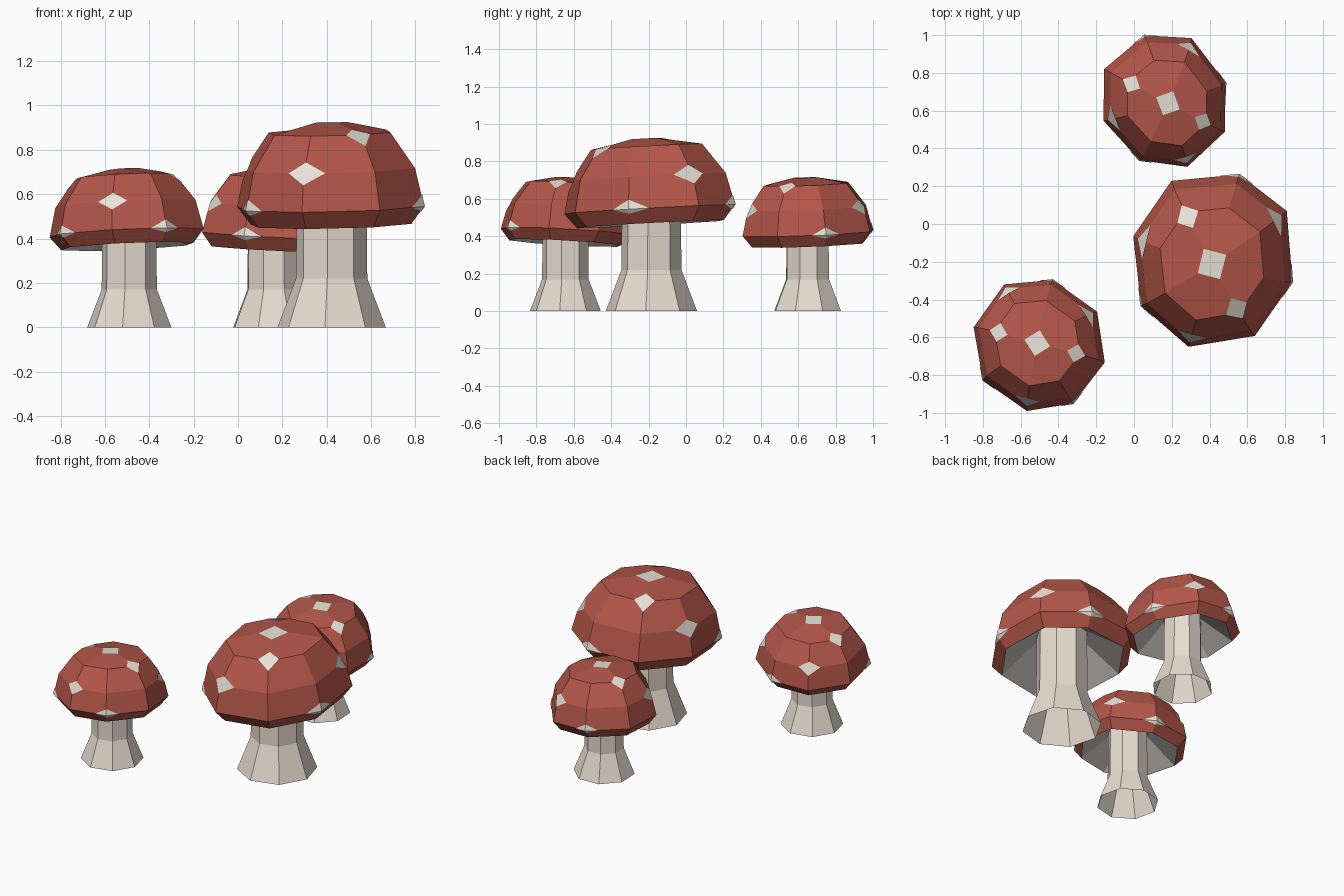
import bpy, bmesh, math

if "Cube" in bpy.data.objects:
    bpy.data.objects.remove(bpy.data.objects["Cube"])


def material(name, rgb):
    m = bpy.data.materials.new(name)
    m.diffuse_color = (*rgb, 1)
    m.use_nodes = True
    m.node_tree.nodes["Principled BSDF"].inputs["Base Color"].default_value = m.diffuse_color
    return m


RED = material("cap red", (0.455, 0.094, 0.066))
SPOT = material("spot cream", (0.86, 0.82, 0.74))
STEM = material("stem beige", (0.81, 0.73, 0.64))
GILL = material("gill grey", (0.56, 0.54, 0.51))
N = 8


def finish(bm, name, mats, loc=(0, 0, 0), tilt=(0, 0)):
    mesh = bpy.data.meshes.new(name)
    bm.to_mesh(mesh)
    bm.free()
    for m in mats:
        mesh.materials.append(m)
    ob = bpy.data.objects.new(name, mesh)
    bpy.context.collection.objects.link(ob)
    ob.location = loc
    ob.rotation_euler = (math.radians(tilt[0]), math.radians(tilt[1]), 0)
    return ob


def ring(bm, columns, scale, z):
    return [bm.verts.new((r * scale * math.cos(math.radians(a)),
                          r * scale * math.sin(math.radians(a)), z))
            for a, r in columns]


def bridge(bm, low, high, mat=0):
    for k in range(N):
        j = (k + 1) % N
        bm.faces.new((low[k], low[j], high[j], high[k])).material_index = mat


def mushroom(label, center, columns, base, height, tilt,
             stem_center, foot_r, neck_r, neck_z, stem_offset):
    # Cap: faceted dome, slightly uneven columns, hollow cone underneath
    bm = bmesh.new()
    profile = [(0.86, 0), (1, 0.17), (0.91, 0.54), (0.65, 0.89)]
    rings = [ring(bm, columns, s, height * z) for s, z in profile]
    for low, high in zip(rings, rings[1:]):
        bridge(bm, low, high)
    apex = bm.verts.new((0, 0, height * 1.025))
    crown = rings[-1]
    for k in range(0, N, 2):
        bm.faces.new((apex, crown[k], crown[k + 1], crown[(k + 2) % N]))
    inner = ring(bm, columns, 0.32, height * 0.42)
    bridge(bm, inner, rings[0], 1)
    bm.faces.new(inner[::-1]).material_index = 1
    bm.normal_update()

    # Rim spots: thin folded diamonds over corners of the widest ring
    spots = bmesh.new()
    wide = rings[1]
    for k in (1, 4, 7):
        v = wide[k]
        lift = v.normal * 0.004
        around = (wide[(k + 1) % N], rings[2][k], wide[k - 1], rings[0][k])
        tips = [spots.verts.new(v.co.lerp(n.co, 0.3) + lift) for n in around]
        mid = spots.verts.new(v.co + lift)
        for i, tip in enumerate(tips):
            spots.faces.new((mid, tip, tips[(i + 1) % 4]))

    # Upper spots: dome corners cut flat
    corners = [apex, crown[2], crown[6]] + [rings[2][k] for k in (0, 3, 5)]
    bmesh.ops.bevel(bm, geom=corners, offset=30, offset_type='PERCENT',
                    segments=1, profile=0.5, affect='VERTICES', material=2)
    loc = (*center, base)
    finish(bm, label + "_cap", [RED, GILL, SPOT], loc, tilt)
    finish(spots, label + "_rim_spots", [SPOT], loc, tilt)

    # Stem: flared foot, open at the bottom
    bm = bmesh.new()
    spokes = [(stem_offset + 360 * k / N, 1) for k in range(N)]
    levels = [(foot_r, 0), (neck_r, neck_z), (neck_r * 0.97, base + 0.45 * height)]
    parts = [ring(bm, spokes, r, z) for r, z in levels]
    for low, high in zip(parts, parts[1:]):
        bridge(bm, low, high)
    finish(bm, label + "_stem", [STEM], (*stem_center, 0))


# Each column is (angle, widest radius)
mushroom("large", (0.42, -0.19),
         [(34, .471), (73, .478), (117.5, .477), (163, .442),
          (212, .45), (254, .475), (299, .456), (345, .435)],
         0.465, 0.465, (3, -1), (0.422, -0.185), 0.246, 0.162, 0.22, 38)
mushroom("left", (-0.497, -0.65),
         [(259, .35), (300.5, .352), (346, .356), (31, .355),
          (79, .358), (120, .378), (164, .364), (211, .35)],
         0.365, 0.355, (-3, -2.5), (-0.49, -0.645), 0.192, 0.126, 0.17, 36)
mushroom("back", (0.165, 0.65),
         [(68, .363), (108, .369), (152, .369), (197, .345),
          (246, .34), (288.5, .364), (333, .352), (17.6, .333)],
         0.355, 0.365, (2, 2.5), (0.157, 0.65), 0.19, 0.122, 0.17, 25)
